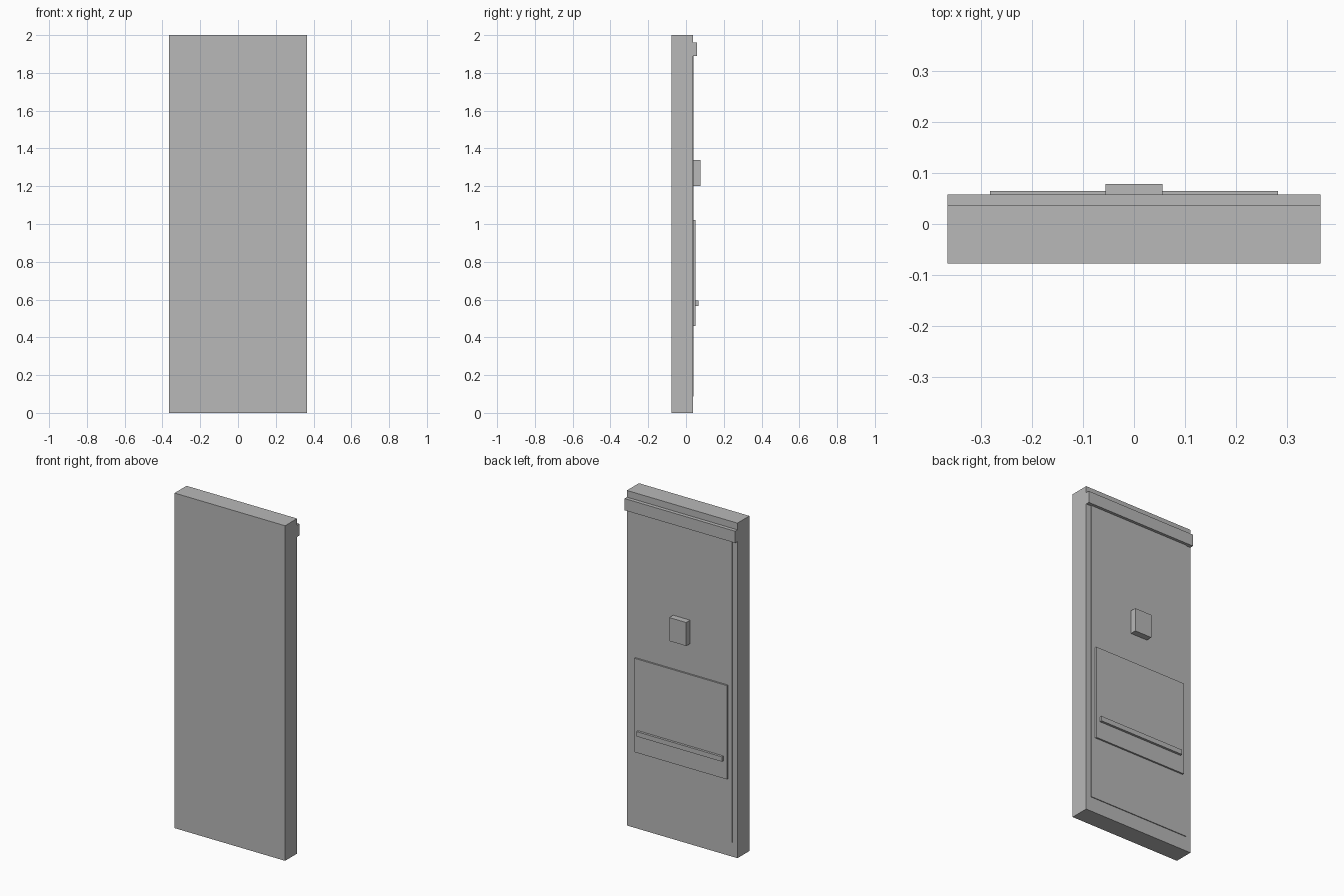
import bpy

if "Cube" in bpy.data.objects:
    bpy.data.objects.remove(bpy.data.objects["Cube"])

grey = bpy.data.materials.new("plain grey")
grey.diffuse_color = (0.48, 0.48, 0.48, 1)
grey.use_nodes = True
grey.node_tree.nodes["Principled BSDF"].inputs["Base Color"].default_value = grey.diffuse_color


def box(name, half_width, y0, y1, z0, z1):
    """Axis-aligned box centred on x = 0."""
    bpy.ops.mesh.primitive_cube_add(size=1, location=(0, (y0 + y1) / 2, (z0 + z1) / 2))
    ob = bpy.context.object
    ob.name = name
    ob.scale = (2 * half_width, y1 - y0, z1 - z0)
    bpy.ops.object.transform_apply(location=False, rotation=False, scale=True)
    ob.data.materials.append(grey)
    return ob


# Main slab
BACK = 0.036
box("slab", 0.365, -0.077, BACK, 0, 2)
# Thin raised panel on the back, running up under the top rail
box("back_panel", 0.332, BACK - 0.004, 0.041, 0.087, 1.892)
# Full-width rail near the top
box("top_rail", 0.365, BACK - 0.004, 0.058, 1.89, 1.96)
# Small box in the middle
box("control_box", 0.056, BACK, 0.078, 1.20, 1.34)
# Lower plate with its narrow ledge
box("lower_plate", 0.306, BACK, 0.051, 0.46, 1.02)
box("plate_ledge", 0.282, 0.046, 0.065, 0.565, 0.594)
